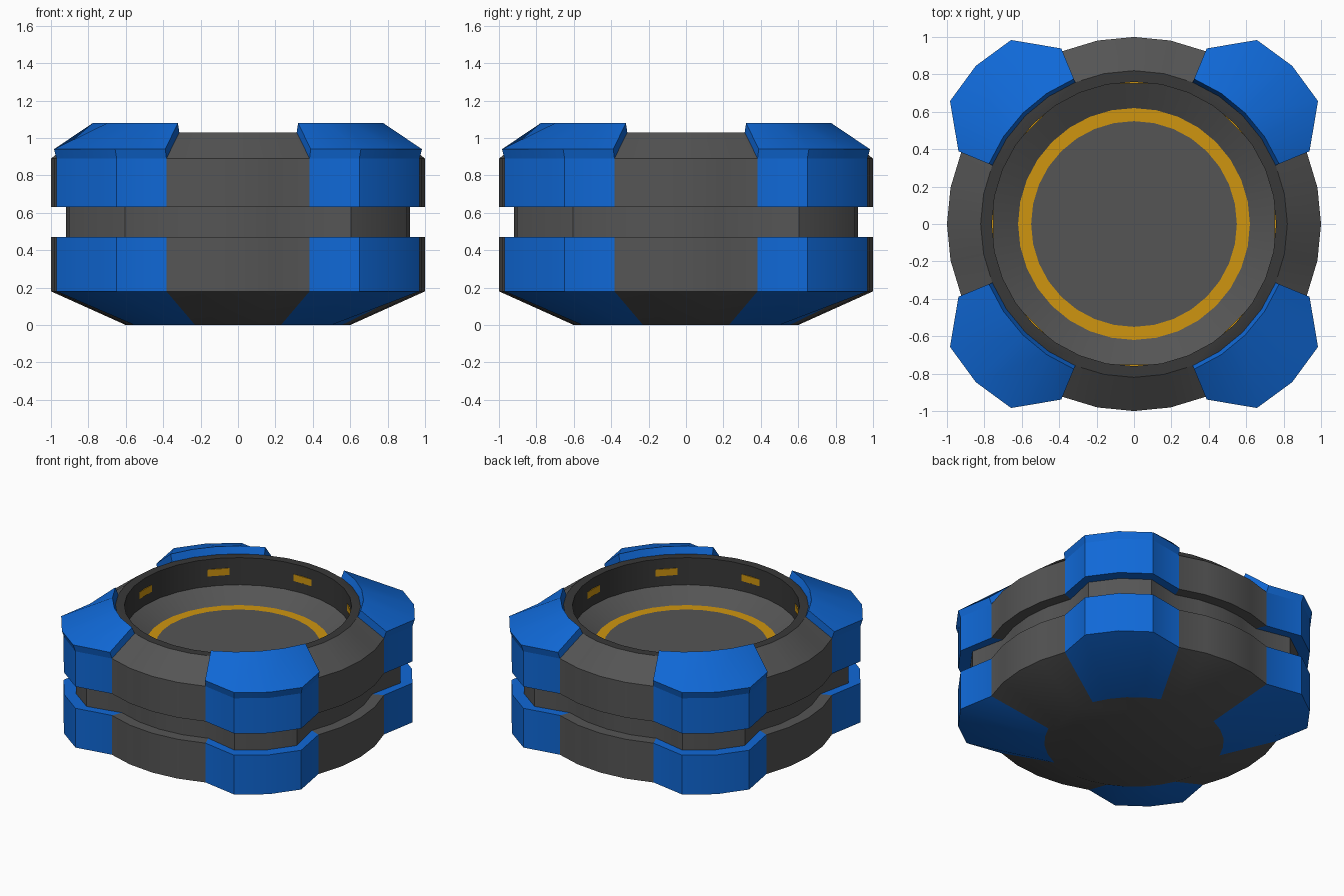
import bpy, bmesh, math
from mathutils import Matrix

if "Cube" in bpy.data.objects:
    bpy.data.objects.remove(bpy.data.objects["Cube"])

SEG = 32
STEP = 2 * math.pi / SEG


def material(name, rgb):
    m = bpy.data.materials.new(name)
    m.diffuse_color = (*rgb, 1)
    m.use_nodes = True
    m.node_tree.nodes["Principled BSDF"].inputs["Base Color"].default_value = m.diffuse_color
    return m


GREY = material("charcoal", (0.09, 0.09, 0.09))
BLUE = material("blue", (0.005, 0.14, 0.68))
GOLD = material("gold", (0.62, 0.30, 0.005))
DARK = material("dark_grey", (0.04, 0.04, 0.04))


def make_object(name, bm, mats, smooth=True):
    bmesh.ops.recalc_face_normals(bm, faces=bm.faces)
    me = bpy.data.meshes.new(name)
    bm.to_mesh(me)
    bm.free()
    for m in mats:
        me.materials.append(m)
    ob = bpy.data.objects.new(name, me)
    bpy.context.collection.objects.link(ob)
    if smooth:
        bpy.ops.object.select_all(action='DESELECT')
        ob.select_set(True)
        bpy.context.view_layer.objects.active = ob
        bpy.ops.object.shade_smooth_by_angle(angle=math.radians(30))
    return ob


def outline(k):
    """Outer radius at column k: round, with four raised corner pads."""
    return {3: 1.167, 4: 1.18, 5: 1.167}.get(k % 8, 1.0)


def is_pad(k):
    return 2 <= k % 8 <= 5


def point(r, k, z):
    return (r * math.cos(k * STEP), r * math.sin(k * STEP), z)


# Body: (radius or None for padded outline, outline inset, z, face colour, pad colour)
levels = [
    (0.60, 0, 0.00, 0, 0),
    (None, 0, 0.18, 0, 1),      # sloped underside
    (None, 0, 0.47, 0, 1),      # lower band
    (None, 0.08, 0.47, 0, 1),   # shelf
    (None, 0.08, 0.63, 0, 0),   # groove
    (None, 0, 0.63, 0, 1),      # underside of upper band
    (None, 0, 0.89, 0, 1),      # upper band
    (0.82, 0, 1.03, 0, 0),      # shoulder
    (0.76, 0, 1.03, 3, 3),      # rim
    (0.76, 0, 0.83, 3, 3),      # inner wall
    (0.62, 0, 0.745, 0, 0),     # dished floor
    (0.55, 0, 0.745, 2, 2),     # gold ring
]
bm = bmesh.new()
rings = [[bm.verts.new(point(r if r else outline(k) - inset, k, z)) for k in range(SEG)]
         for r, inset, z, _, _ in levels]
for i in range(1, len(levels)):
    for k in range(SEG):
        n = (k + 1) % SEG
        f = bm.faces.new((rings[i-1][k], rings[i-1][n], rings[i][n], rings[i][k]))
        f.material_index = levels[i][4 if is_pad(k) else 3]
bm.faces.new(rings[0])
bm.faces.new(rings[-1])
make_object("pad_body", bm, [GREY, BLUE, GOLD, DARK])

# Raised corner caps lying on the shoulder
for c in range(4):
    bm = bmesh.new()
    cols = []
    for k in range(8 * c + 2, 8 * c + 7):
        r = outline(k)
        section = [(r, 0.89), (r + 0.016, 0.94), (0.84, 1.08), (0.82, 1.03)]
        cols.append([bm.verts.new(point(a, k, z)) for a, z in section])
    for a, b in zip(cols, cols[1:]):
        for i in range(4):
            j = (i + 1) % 4
            bm.faces.new((a[i], b[i], b[j], a[j]))
    bm.faces.new(cols[0])
    bm.faces.new(cols[-1])
    make_object(f"corner_cap_{c + 1}", bm, [BLUE])

# Small gold lights around the inner wall
for i in range(8):
    bm = bmesh.new()
    mat = (Matrix.Rotation(i * math.pi / 4, 4, 'Z') @ Matrix.Translation((0.762, 0, 0.93))
           @ Matrix.Diagonal((0.02, 0.148, 0.05, 1)))
    bmesh.ops.create_cube(bm, size=1, matrix=mat)
    make_object(f"wall_light_{i + 1}", bm, [GOLD], smooth=False)
